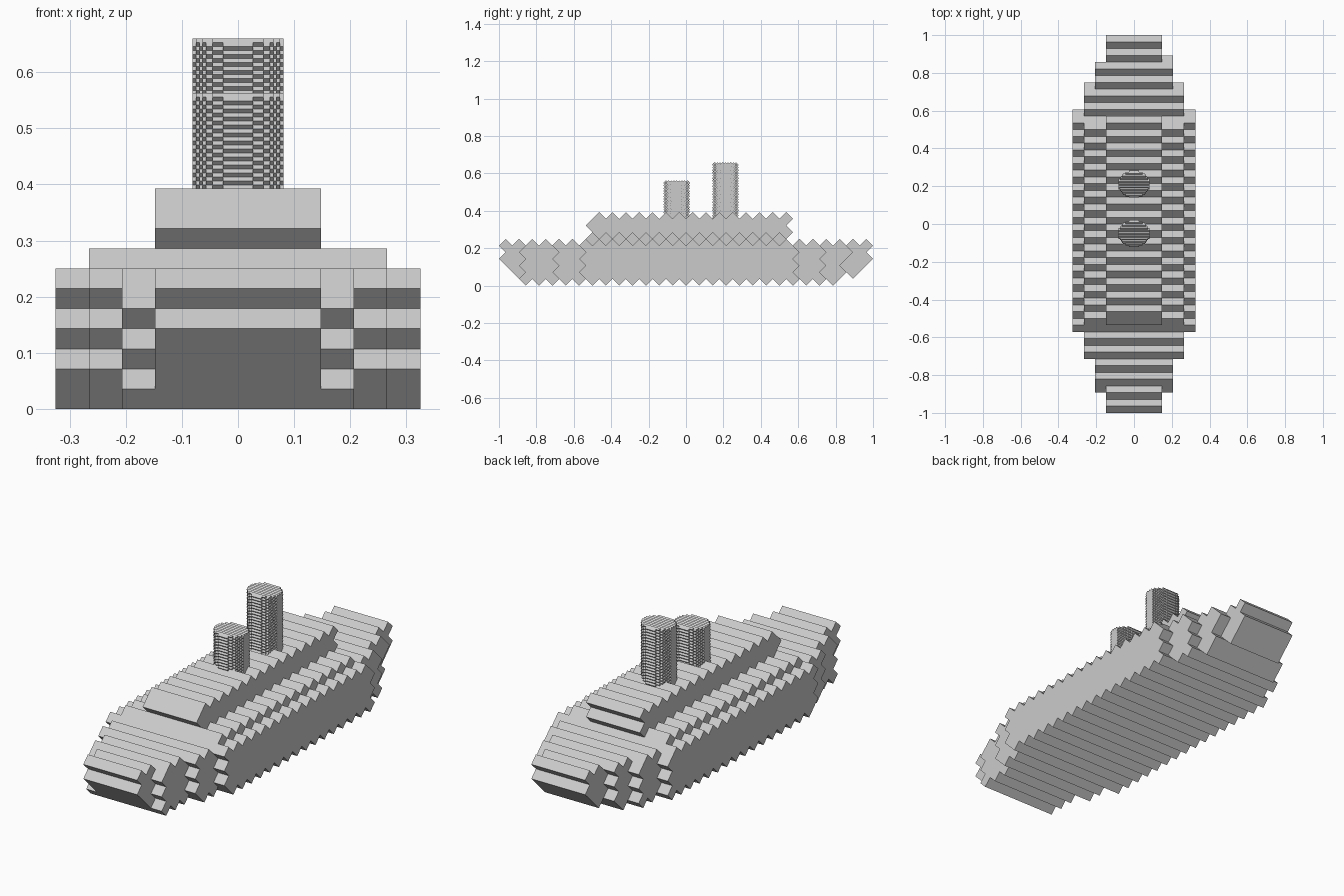
import bpy, bmesh, math

if "Cube" in bpy.data.objects:
    bpy.data.objects.remove(bpy.data.objects["Cube"])

H = 1 / 28        # half diagonal of a hull block
W = 0.65 / 11     # hull block width


def blocks(name, cells, h, w, y0=0.0, z0=0.0, hidden=()):
    """Diamond blocks (layer, i, j) with only their exposed faces."""
    solid = set(cells) | set(hidden)
    bm = bmesh.new()
    made = {}

    def vert(k, i, j):
        if (k, i, j) not in made:
            made[k, i, j] = bm.verts.new(((k - 0.5) * w, y0 + i * h, z0 + j * h))
        return made[k, i, j]

    for k, i, j in sorted(cells):
        ring = [(i + 1, j), (i, j + 1), (i - 1, j), (i, j - 1)]
        for n, (di, dj) in enumerate([(1, 1), (-1, 1), (-1, -1), (1, -1)]):
            if (k, i + di, j + dj) not in solid:
                a, b = ring[n], ring[(n + 1) % 4]
                bm.faces.new([vert(k, *a), vert(k, *b), vert(k + 1, *b), vert(k + 1, *a)])
        if (k + 1, i, j) not in solid:
            bm.faces.new([vert(k + 1, *p) for p in ring])
        if (k - 1, i, j) not in solid:
            bm.faces.new([vert(k, *p) for p in reversed(ring)])
    me = bpy.data.meshes.new(name)
    bm.to_mesh(me)
    bm.free()
    ob = bpy.data.objects.new(name, me)
    bpy.context.collection.objects.link(ob)
    return ob


def hull_range(k, j):
    """First and last block of a hull row, by distance from the keel."""
    a, odd = abs(k), j % 2
    if a <= 2:
        return {1: -24, 2: -25}.get(j, -26 if odd else -27), \
               {1: 22, 2: 25}.get(j, 26 if odd else 27)
    if a == 3:
        return (-24, 24 if j == 5 and k > 0 else 22) if odd else (-23, 23)
    if a == 4:
        return (-18, 20) if odd else (-19, 19)
    return (-14, 16) if odd else (-15, 15)


# hull
hull = set()
for k in range(-5, 6):
    for j in range(1, 7):
        lo, hi = hull_range(k, j)
        hull |= {(k, i, j) for i in range(lo, hi + 1, 2)}

# deck and cabin
cabin = set()
for j in range(7, 11):
    half = 4 if j == 7 else 2
    lo, hi = (-14, 14) if j % 2 else (-13, 15)
    cabin |= {(k, i, j) for k in range(-half, half + 1) for i in range(lo, hi + 1, 2)}

blocks("hull", hull, H, W, hidden=cabin)
blocks("cabin", cabin, H, W, hidden=hull)


# funnels: round stacks of finer blocks
def funnel(name, y, top):
    h, w, base = H / 5, 0.006, 0.35
    rows = round((top - base) / h)
    cells = set()
    for k in range(-13, 14):
        reach = 10 * math.sqrt(1 - (k / 14) ** 2)
        for j in range(1, rows):
            for i in range(-10, 11):
                if (i + j + rows) % 2 and abs(i) + 0.5 <= reach:
                    cells.add((k, i, j))
    blocks(name, cells, h, w, y, top - rows * h)


funnel("front_funnel", -0.05, 0.563)
funnel("rear_funnel", 0.211, 0.66)
